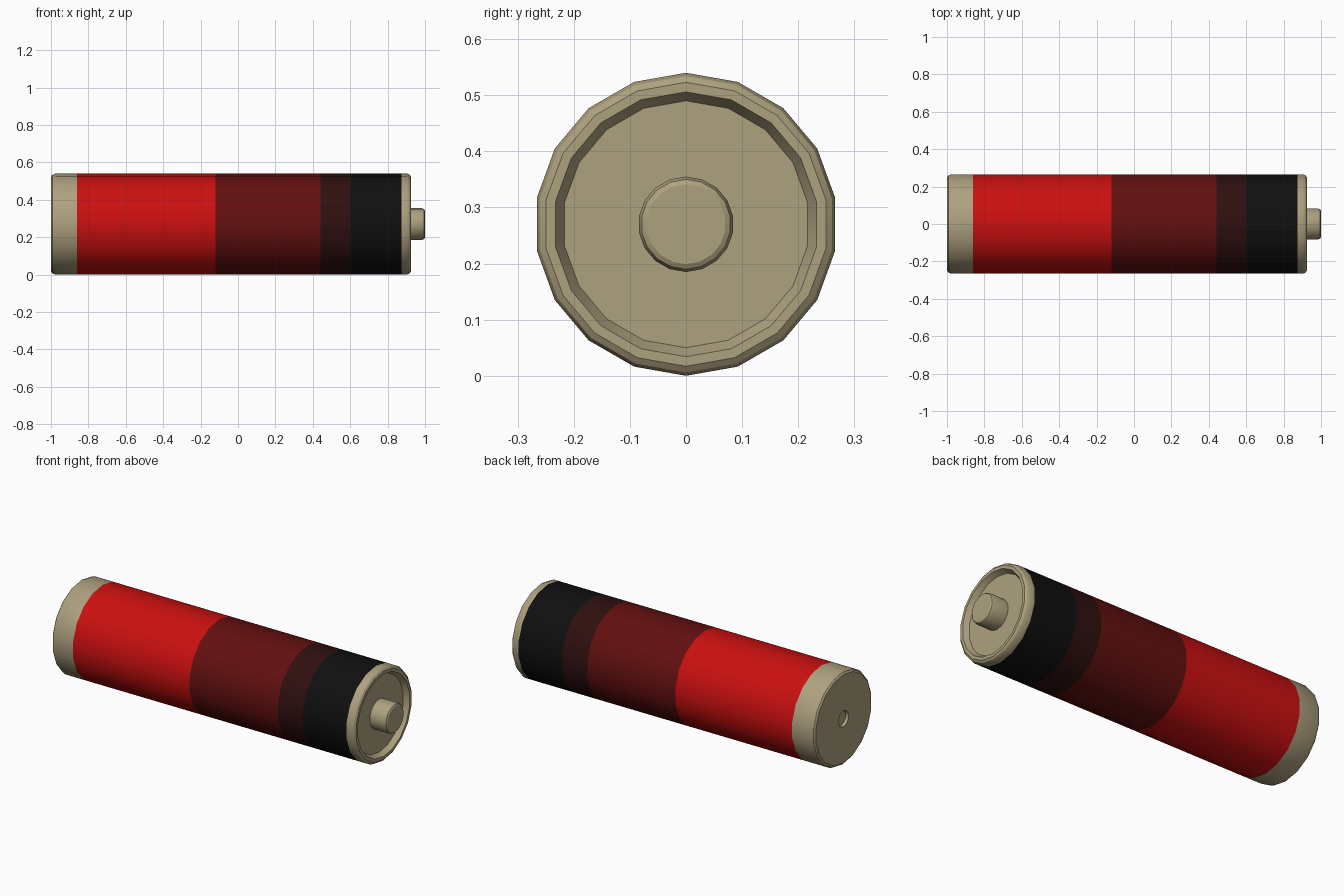
import bpy
import bmesh
from math import sin, cos, pi, radians

SIDES = 18
RADIUS = 0.27

old = bpy.data.objects.get("Cube")
if old:
    bpy.data.objects.remove(old, do_unlink=True)


def material(name, rgb):
    mat = bpy.data.materials.new(name)
    mat.use_nodes = True
    color = (*rgb, 1)
    mat.diffuse_color = color
    mat.node_tree.nodes["Principled BSDF"].inputs["Base Color"].default_value = color
    return mat


def lathe(name, profile, mat):
    """Revolve (x, radius) points, listed from back to tip, around the long axis."""
    bm = bmesh.new()
    rings = []
    for x, r in profile:
        angles = [2 * pi * i / SIDES for i in range(SIDES)]
        rings.append([bm.verts.new((x, r * sin(a), RADIUS + r * cos(a))) for a in angles])
    for low, high in zip(rings, rings[1:]):
        for j in range(SIDES):
            k = (j + 1) % SIDES
            bm.faces.new((low[j], high[j], high[k], low[k]))
    bmesh.ops.remove_doubles(bm, verts=bm.verts[:], dist=1e-5)
    mesh = bpy.data.meshes.new(name)
    bm.to_mesh(mesh)
    bm.free()
    mesh.materials.append(mat)
    obj = bpy.data.objects.new(name, mesh)
    bpy.context.collection.objects.link(obj)
    bpy.ops.object.select_all(action="DESELECT")
    obj.select_set(True)
    bpy.context.view_layer.objects.active = obj
    bpy.ops.object.shade_smooth_by_angle(angle=radians(28))
    return obj


metal = material("brass metal", (0.42, 0.355, 0.21))
red = material("bright red", (0.60, 0.005, 0.005))
dark_red = material("dark red", (0.125, 0.005, 0.005))
maroon = material("deep maroon", (0.029, 0.005, 0.005))
black = material("black", (0.005, 0.005, 0.005))

# Flat end cap with a small central dimple
lathe("negative_cap", [(-0.985, 0), (-0.985, 0.04), (-1, 0.045), (-1, 0.253),
                       (-0.992, 0.264), (-0.975, RADIUS), (-0.86, RADIUS)], metal)

# Coloured wrapper bands
bands = [("red_band", -0.86, -0.12, red), ("dark_red_band", -0.12, 0.44, dark_red),
         ("maroon_band", 0.44, 0.60, maroon), ("black_band", 0.60, 0.875, black)]
for name, start, end, mat in bands:
    lathe(name, [(start, RADIUS), (end, RADIUS)], mat)

# Raised rim around the recessed end plate
lathe("positive_cap", [(0.875, RADIUS), (0.903, RADIUS), (0.917, 0.264), (0.925, 0.253),
                       (0.925, 0.236), (0.895, 0.22), (0.895, 0)], metal)

# Terminal nub
lathe("terminal_nub", [(0.89, 0.085), (0.982, 0.085), (0.995, 0.08),
                       (1, 0.071), (1, 0)], metal)
